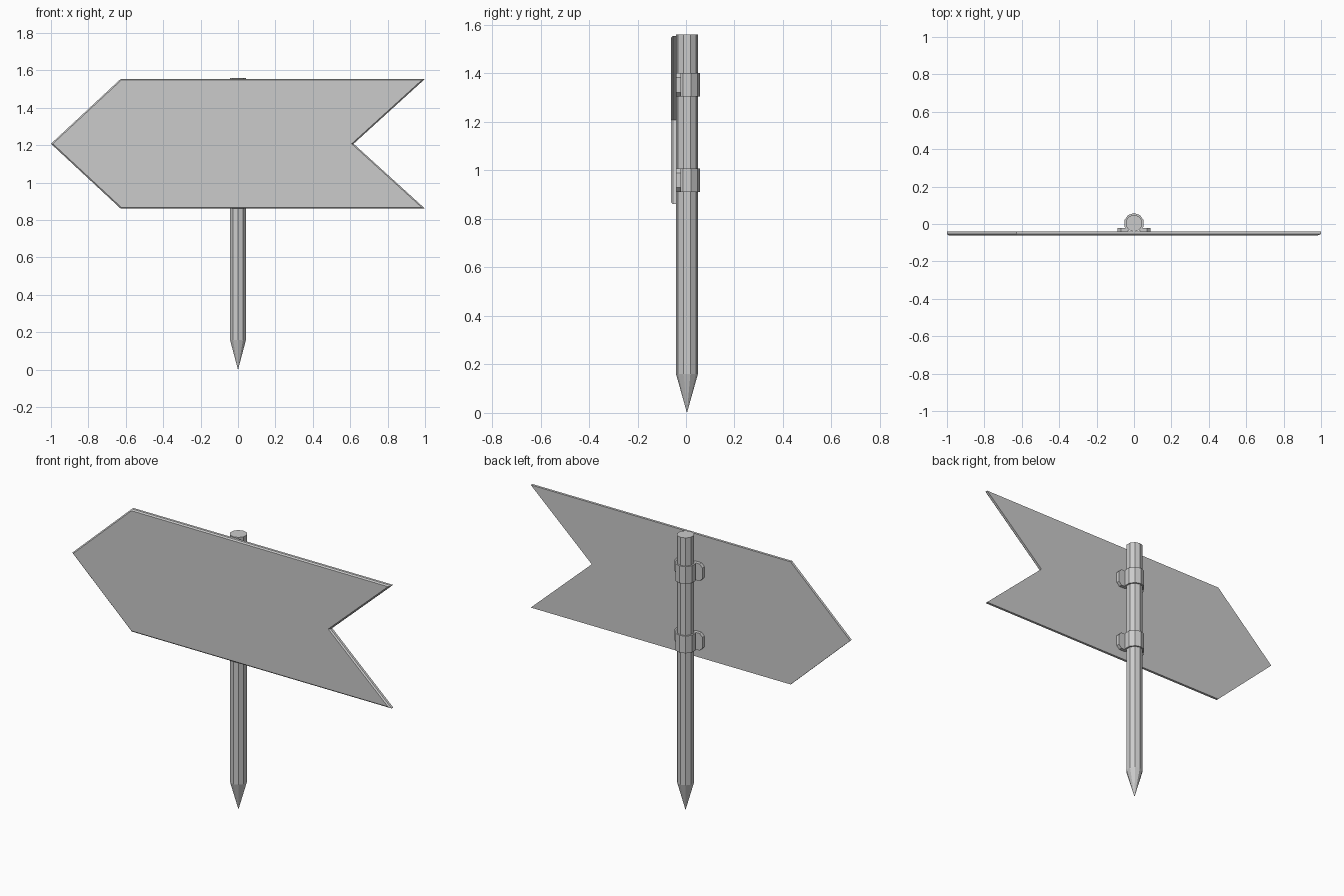
import bpy, bmesh, math

if "Cube" in bpy.data.objects:
    bpy.data.objects.remove(bpy.data.objects["Cube"])

POST_Y = 0.004
SIDES = 10


def finish(bm, name):
    bmesh.ops.recalc_face_normals(bm, faces=bm.faces[:])
    mesh = bpy.data.meshes.new(name)
    bm.to_mesh(mesh)
    bm.free()
    obj = bpy.data.objects.new(name, mesh)
    bpy.context.collection.objects.link(obj)
    return obj


def extrude(bm, points, vector):
    """Extrude a closed outline into a solid; returns the start face."""
    face = bm.faces.new([bm.verts.new(p) for p in points])
    copy = bmesh.ops.duplicate(bm, geom=[face])
    start = [g for g in copy["geom"] if isinstance(g, bmesh.types.BMFace)][0]
    ext = bmesh.ops.extrude_face_region(bm, geom=[face])
    verts = [g for g in ext["geom"] if isinstance(g, bmesh.types.BMVert)]
    bmesh.ops.translate(bm, verts=verts, vec=vector)
    if face.is_valid:
        bmesh.ops.delete(bm, geom=[face], context='FACES_ONLY')
    bmesh.ops.remove_doubles(bm, verts=bm.verts[:], dist=1e-5)
    return start


def ring(radius, k):
    a = math.pi / 2 + 2 * math.pi * k / SIDES
    return radius * math.cos(a), POST_Y + radius * math.sin(a)


# Ten-sided post with a sharpened foot
bm = bmesh.new()
tip = bm.verts.new((0, POST_Y, 0))
low, high = [[bm.verts.new((*ring(0.045, k), z)) for k in range(SIDES)]
             for z in (0.16, 1.56)]
for k in range(SIDES):
    n = (k + 1) % SIDES
    bm.faces.new((tip, low[n], low[k]))
    bm.faces.new((low[k], low[n], high[n], high[k]))
bm.faces.new(high)
finish(bm, "post")

# Arrow board with a notched tail and a bevelled front rim
outline = [(-1, 1.208), (-0.627, 1.555), (1, 1.555),
           (0.618, 1.208), (1, 0.861), (-0.627, 0.861)]
bm = bmesh.new()
extrude(bm, [(x, -0.04, z) for x, z in outline], (0, -0.021, 0))
rim = [e for e in bm.edges if all(v.co.y < -0.05 for v in e.verts)]
bmesh.ops.bevel(bm, geom=rim, offset=0.007, segments=1, affect='EDGES')
finish(bm, "arrow_board")

# Two clamps: a strap around the post and a chamfered tab on each side
for name, z in (("lower", 0.911), ("upper", 1.304)):
    h = 0.097
    bm = bmesh.new()
    arc = [ring(0.054, k) for k in range(-4, 5)]
    arc += [ring(0.0445, k) for k in range(4, -5, -1)]
    extrude(bm, [(x, y, z) for x, y in arc], (0, 0, h))
    finish(bm, name + "_clamp_strap")

    c = 0.018
    tab = [(0.034, z), (0.088 - c, z), (0.088, z + c),
           (0.088, z + h - c), (0.088 - c, z + h), (0.034, z + h)]
    for side, s in (("left", -1), ("right", 1)):
        bm = bmesh.new()
        extrude(bm, [(s * x, -0.04, zz) for x, zz in tab], (0, 0.019, 0))
        finish(bm, f"{name}_clamp_tab_{side}")
